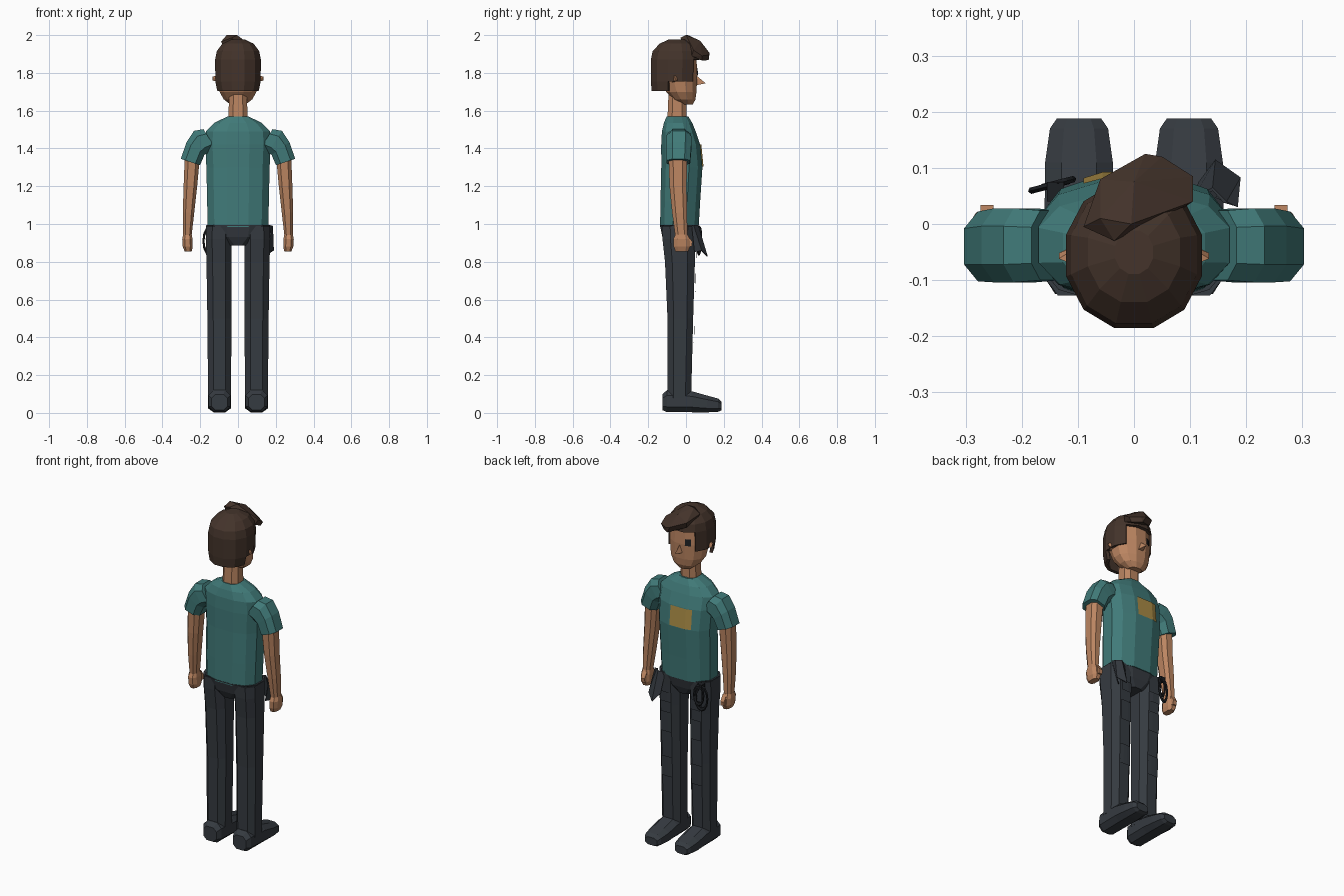
import bpy, bmesh, math
from mathutils import Vector
from mathutils.bvhtree import BVHTree


def material(name, rgb):
    m = bpy.data.materials.new(name)
    m.diffuse_color = (*rgb, 1)
    return m


TEAL = material("teal cloth", (0.052, 0.195, 0.19))
SKIN = material("skin", (0.50, 0.235, 0.12))
HAIR = material("brown hair", (0.058, 0.034, 0.024))
DARK = material("dark trousers", (0.036, 0.043, 0.052))
BLACK = material("near black", (0.012, 0.014, 0.017))
GOLD = material("gold patch", (0.40, 0.26, 0.06))


def finish(name, bm, mat):
    bmesh.ops.recalc_face_normals(bm, faces=bm.faces)
    me = bpy.data.meshes.new(name)
    bm.to_mesh(me)
    bm.free()
    me.materials.append(mat)
    ob = bpy.data.objects.new(name, me)
    bpy.context.collection.objects.link(ob)
    return ob


def spow(v, p):
    return math.copysign(abs(v) ** p, v)


def loft(name, rings, mat, n=8, p=0.75, keep=None):
    """Skin rings of (centre, u axis, v axis) with rounded-box sections."""
    bm = bmesh.new()
    loops = []
    for c, u, v in rings:
        loop = []
        for i in range(n):
            a = 2 * math.pi * (i + 0.5) / n
            q = Vector(c) + Vector(u) * spow(math.cos(a), p) + Vector(v) * spow(math.sin(a), p)
            loop.append(bm.verts.new(q))
        loops.append(loop)
    for a, b in zip(loops, loops[1:]):
        for i in range(n):
            j = (i + 1) % n
            bm.faces.new((a[i], a[j], b[j], b[i]))
    if not keep:
        bm.faces.new(loops[0])
    bm.faces.new(loops[-1])
    if keep:
        drop = [f for f in bm.faces if not keep(f.calc_center_median())]
        bmesh.ops.delete(bm, geom=drop, context='FACES')
    return finish(name, bm, mat)


def column(name, rows, mat, **kw):
    """Upright loft from rows of (x, y, z, half width, half depth)."""
    return loft(name, [((x, y, z), (w, 0, 0), (0, d, 0)) for x, y, z, w, d in rows], mat, **kw)


def hull(name, points, mat):
    bm = bmesh.new()
    for q in points:
        bm.verts.new(q)
    bmesh.ops.convex_hull(bm, input=bm.verts)
    loose = [v for v in bm.verts if not v.link_faces]
    bmesh.ops.delete(bm, geom=loose, context='VERTS')
    return finish(name, bm, mat)


def plate(name, target, x0, x1, z0, z1, mat, lift=0.006, nx=5, nz=3):
    """Thin sheet that follows the front (+y) surface of a part."""
    me = target.data
    tree = BVHTree.FromPolygons([v.co for v in me.vertices], [q.vertices for q in me.polygons])
    bm = bmesh.new()
    grid = []
    for k in range(nz):
        row = []
        for i in range(nx):
            x = x0 + (x1 - x0) * i / (nx - 1)
            z = z0 + (z1 - z0) * k / (nz - 1)
            hit = tree.ray_cast(Vector((x, 1, z)), Vector((0, -1, 0)))[0]
            y = hit.y if hit else 0.03
            row.append(bm.verts.new((x, y + lift, z)))
        grid.append(row)
    for a, b in zip(grid, grid[1:]):
        for i in range(nx - 1):
            bm.faces.new((a[i + 1], a[i], b[i], b[i + 1]))
    ob = finish(name, bm, mat)
    # keep the sheet facing forward
    if ob.data.polygons[0].normal.y < 0:
        ob.data.flip_normals()
    return ob


# Shirt body
shirt = column("shirt", [
    (0, -0.035, 0.985, 0.165, 0.105), (0, -0.03, 1.12, 0.168, 0.108),
    (0, -0.022, 1.30, 0.172, 0.112), (0, -0.028, 1.42, 0.178, 0.106),
    (0, -0.038, 1.49, 0.175, 0.092), (0, -0.042, 1.535, 0.13, 0.077),
    (0, -0.045, 1.568, 0.06, 0.06)], TEAL, n=12, p=0.8)
plate("chest_patch", shirt, -0.09, 0.045, 1.305, 1.42, GOLD)

# Hips and waistband
column("hips", [(0, -0.035, 0.885, 0.05, 0.07), (0, -0.037, 0.93, 0.14, 0.09),
                (0, -0.037, 0.995, 0.174, 0.104)], DARK, n=12, p=0.75)

for s, side in ((-1, "left"), (1, "right")):
    # Trouser leg
    leg = column(side + "_leg", [
        (s * 0.098, -0.035, 0.08, 0.064, 0.066), (s * 0.098, -0.03, 0.50, 0.068, 0.072),
        (s * 0.100, -0.032, 0.80, 0.071, 0.084), (s * 0.102, -0.037, 0.92, 0.073, 0.093),
        (s * 0.100, -0.037, 0.99, 0.073, 0.096)], DARK)
    # Sewn patches on the trouser front
    for i, (z0, z1) in enumerate(((0.37, 0.49), (0.64, 0.76), (0.82, 0.88))):
        plate(f"{side}_leg_patch_{i}", leg, s * 0.098 - 0.034, s * 0.098 + 0.034,
              z0, z1, DARK, nx=4, nz=2, lift=0.008)
    # Shoe, lofted from heel to toe
    loft(side + "_shoe", [
        ((s * 0.098, y, (lo + hi) / 2), (w, 0, 0), (0, 0, (hi - lo) / 2))
        for y, lo, hi, w in ((-0.125, 0.012, 0.10, 0.045), (-0.10, 0.0, 0.125, 0.062),
                             (0.03, 0.0, 0.118, 0.065), (0.11, 0.0, 0.095, 0.064),
                             (0.17, 0.004, 0.078, 0.055), (0.188, 0.012, 0.06, 0.042))], DARK)
    # Short sleeve
    loft(side + "_sleeve", [
        ((s * 0.150, -0.038, 1.450), (s * 0.035, 0, 0.055), (0, 0.066, 0)),
        ((s * 0.195, -0.038, 1.435), (s * 0.040, 0, 0.062), (0, 0.070, 0)),
        ((s * 0.225, -0.038, 1.400), (s * 0.050, 0, 0.036), (0, 0.070, 0)),
        ((s * 0.252, -0.040, 1.328), (s * 0.054, 0, 0.018), (0, 0.066, 0))], TEAL)
    # Bare arm
    column(side + "_arm", [
        (s * 0.243, -0.043, 1.34, 0.042, 0.052), (s * 0.252, -0.042, 1.20, 0.038, 0.048),
        (s * 0.262, -0.034, 1.06, 0.032, 0.042), (s * 0.268, -0.024, 0.93, 0.023, 0.034)], SKIN)
    # Hand
    column(side + "_hand", [
        (s * 0.268, -0.024, 0.945, 0.024, 0.034), (s * 0.268, -0.024, 0.92, 0.029, 0.046),
        (s * 0.266, -0.022, 0.88, 0.028, 0.046), (s * 0.264, -0.022, 0.855, 0.020, 0.036)], SKIN)
    hull(side + "_thumb", [(s * 0.262 + a, b, c) for a in (-0.012, 0.012)
                           for b, c in ((0.01, 0.94), (0.034, 0.905), (0.03, 0.88), (0.01, 0.88))], SKIN)
    # Ear
    hull(side + "_ear", [(s * 0.10, -0.075, 1.75), (s * 0.10, -0.035, 1.755), (s * 0.10, -0.04, 1.79),
                         (s * 0.10, -0.075, 1.79), (s * 0.134, -0.062, 1.78),
                         (s * 0.134, -0.052, 1.76)], SKIN)

# Neck
column("neck", [(0, -0.048, 1.54, 0.054, 0.054), (0, -0.045, 1.70, 0.05, 0.05)], SKIN)

# Head
head = column("head", [
    (0, 0.005, 1.632, 0.040, 0.032), (0, -0.01, 1.66, 0.078, 0.062),
    (0, -0.025, 1.70, 0.101, 0.083), (0, -0.042, 1.79, 0.113, 0.105),
    (0, -0.05, 1.89, 0.110, 0.108), (0, -0.05, 1.95, 0.07, 0.07)], SKIN, n=12, p=0.9)

# Nose and eye
hull("nose", [(-0.02, 0.045, 1.733), (0.02, 0.045, 1.733), (0, 0.05, 1.79), (0, 0.104, 1.745)], SKIN)
plate("eye", head, -0.066, -0.036, 1.785, 1.825, BLACK, nx=3, nz=2, lift=0.005)


# Hair cap, cut away around the face
def hair_area(c):
    if c.z < 1.76:
        return c.y < -0.06
    return c.z > 1.88 or c.y < 0.012


cap = column("hair", [
    (0, -0.06, 1.703, 0.113, 0.126), (0, -0.058, 1.755, 0.124, 0.132),
    (0, -0.056, 1.87, 0.125, 0.134), (0, -0.055, 1.915, 0.116, 0.126),
    (0, -0.05, 1.955, 0.085, 0.092), (0, -0.05, 1.978, 0.035, 0.04)],
    HAIR, n=12, p=0.95, keep=hair_area)
mod = cap.modifiers.new("thickness", 'SOLIDIFY')
mod.thickness = 0.018

# Swept fringe
hull("fringe", [
    (-0.09, -0.005, 1.965), (-0.035, -0.03, 1.985), (-0.06, 0.01, 2.0), (-0.005, 0.0, 2.0),
    (-0.06, 0.08, 1.935), (0.0, 0.075, 1.97), (0.02, 0.125, 1.905), (0.05, 0.12, 1.895),
    (0.105, 0.085, 1.89), (0.105, 0.04, 1.92), (0.04, 0.12, 1.868), (0.09, 0.085, 1.865),
    (-0.05, 0.07, 1.90), (0.09, 0.03, 1.89), (-0.07, 0.0, 1.93)], HAIR)

# Rag hanging from the right front pocket
bm = bmesh.new()
strip = [((0.105, 0.045, 0.99), (0.115, 0.075, 0.87)), ((0.140, 0.065, 0.995), (0.145, 0.115, 0.83)),
         ((0.165, 0.040, 0.995), (0.190, 0.083, 0.86)), ((0.185, 0.030, 0.99), (0.150, 0.045, 0.85))]
pairs = [[bm.verts.new(q) for q in pair] for pair in strip]
for a, b in zip(pairs, pairs[1:]):
    bm.faces.new((a[0], b[0], b[1], a[1]))
rag = finish("pocket_rag", bm, DARK)
rag.modifiers.new("thickness", 'SOLIDIFY').thickness = 0.006

# Cord loop and clip hanging from the left front pocket
for i, (x, y, r) in enumerate(((-0.15, 0.068, 1.0), (-0.135, 0.073, 0.8))):
    bpy.ops.mesh.primitive_torus_add(major_segments=12, minor_segments=5, major_radius=0.034 * r,
                                     minor_radius=0.006, location=(x, y, 0.91 + 0.015 * i),
                                     rotation=(math.pi / 2, 0, 0.25))
    ob = bpy.context.object
    ob.name = f"cord_loop_{i}"
    ob.scale.y = 2.0
    ob.data.materials.append(BLACK)
hull("cord_clip", [(x, y, z) for x in (-0.155, -0.125) for y in (0.04, 0.075) for z in (0.965, 0.99)], BLACK)
